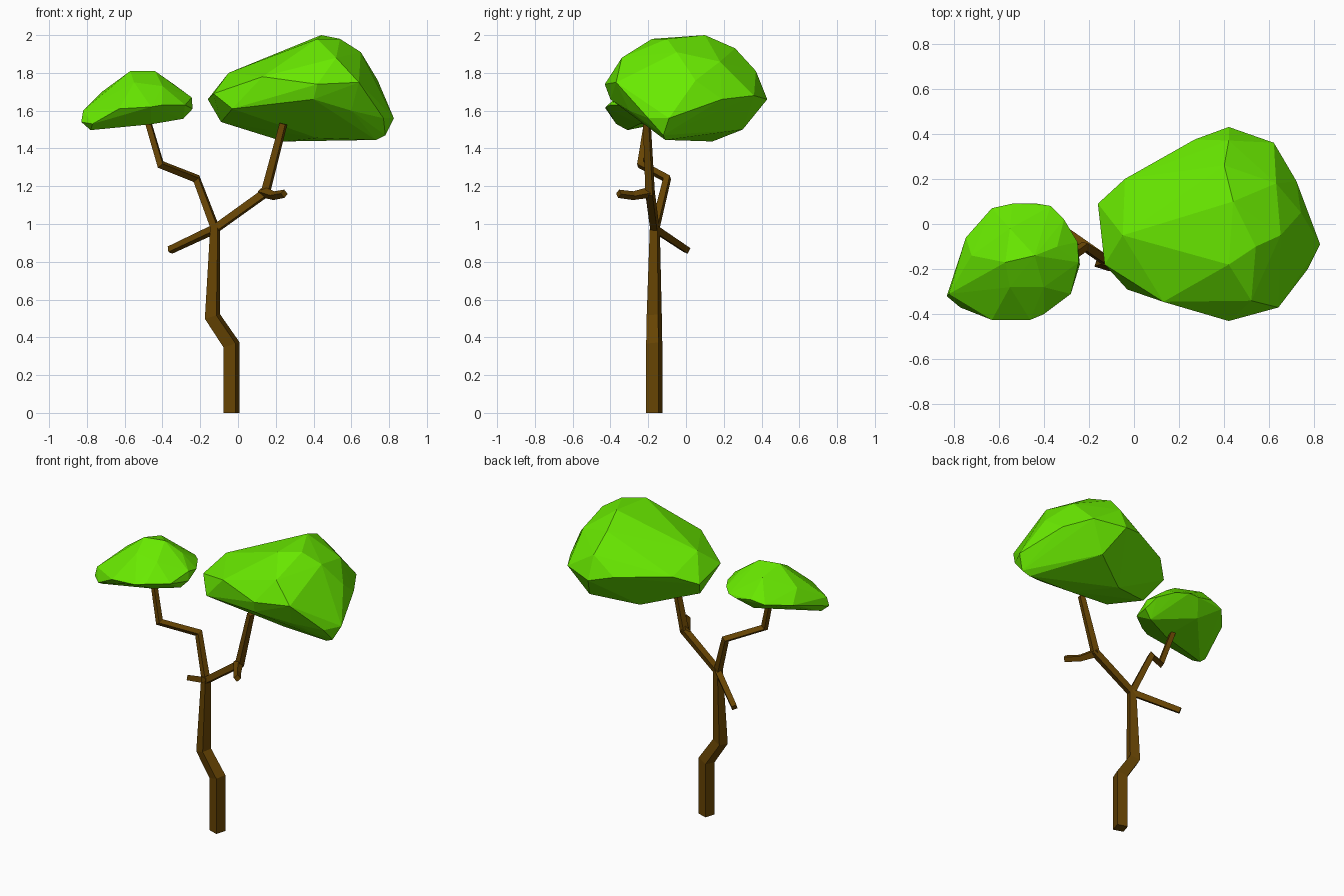
import bpy, bmesh, math
from mathutils import Vector


def material(name, color):
    m = bpy.data.materials.new(name)
    m.diffuse_color = color
    return m


BARK = material("bark", (0.135, 0.058, 0.001, 1))
LEAF = material("leaf", (0.14, 0.82, 0.0, 1))


def add_object(name, bm, mat):
    bmesh.ops.recalc_face_normals(bm, faces=bm.faces)
    mesh = bpy.data.meshes.new(name)
    bm.to_mesh(mesh)
    bm.free()
    mesh.materials.append(mat)
    obj = bpy.data.objects.new(name, mesh)
    bpy.context.collection.objects.link(obj)


def limb(name, path, radii, sides=4, turn=27):
    """Tapered square bar along a path with mitred bends."""
    pts = [Vector(p) for p in path]
    dirs = [(b - a).normalized() for a, b in zip(pts, pts[1:])]
    angles = [math.radians(turn + 360 * k / sides) for k in range(sides)]
    ring = [Vector((math.cos(a), math.sin(a), 0)) for a in angles]
    spin = Vector((0, 0, 1)).rotation_difference(dirs[0])
    ring = [spin @ v for v in ring]
    bm = bmesh.new()
    rows = []
    for i, p in enumerate(pts):
        t = dirs[max(i - 1, 0)]
        nxt = dirs[min(i, len(dirs) - 1)]
        n = (t + nxt).normalized()
        rows.append([bm.verts.new(p + radii[i] * (o - t * (o.dot(n) / t.dot(n))))
                     for o in ring])
        spin = t.rotation_difference(nxt)
        ring = [spin @ o for o in ring]
    for a, b in zip(rows, rows[1:]):
        for k in range(sides):
            j = (k + 1) % sides
            bm.faces.new((a[k], a[j], b[j], b[k]))
    bm.faces.new(rows[0])
    bm.faces.new(rows[-1])
    add_object(name, bm, BARK)


def canopy(name, points):
    """Faceted leaf mass wrapped around its corner points."""
    bm = bmesh.new()
    for p in points:
        bm.verts.new(p)
    bmesh.ops.convex_hull(bm, input=bm.verts)
    loose = [v for v in bm.verts if not v.link_faces]
    bmesh.ops.delete(bm, geom=loose, context='VERTS')
    add_object(name, bm, LEAF)


# Trunk and branches
fork = (-0.12, -0.165, 0.975)
limb("trunk", [(-0.034, -0.168, 0), (-0.034, -0.168, 0.36), (-0.135, -0.168, 0.51),
               (-0.12, -0.165, 1.0)], [0.048, 0.048, 0.045, 0.029])
limb("right_branch", [fork, (0.145, -0.19, 1.165), (0.24, -0.207, 1.53)],
     [0.027, 0.028, 0.023])
limb("right_stub", [(0.13, -0.18, 1.17), (0.19, -0.28, 1.15), (0.245, -0.357, 1.16)],
     [0.03, 0.023, 0.022])
limb("left_branch", [fork, (-0.22, -0.10, 1.24), (-0.41, -0.24, 1.315),
                     (-0.485, -0.2, 1.57)], [0.027, 0.023, 0.022, 0.02])
limb("left_stub", [fork, (-0.36, 0.005, 0.862)], [0.026, 0.023])

# Large canopy: crown, belt, underside
canopy("large_canopy", [
    (0.44, 0.10, 2.0), (0.54, -0.1, 1.98), (0.42, -0.18, 1.98), (0.40, 0.26, 1.93),
    (0.65, -0.05, 1.91), (0.63, 0.18, 1.86), (-0.05, -0.05, 1.80), (0.52, -0.34, 1.88),
    (0.42, -0.43, 1.74), (0.13, -0.345, 1.78), (0.64, -0.37, 1.75),
    (0.42, 0.37, 1.81), (0.42, 0.43, 1.66), (0.62, 0.36, 1.68), (0.74, 0.05, 1.76),
    (0.72, 0.19, 1.66), (0.27, 0.375, 1.70), (-0.04, 0.2, 1.72),
    (-0.16, 0.09, 1.66), (-0.13, -0.18, 1.69), (-0.03, -0.29, 1.61),
    (0.825, -0.09, 1.56), (0.77, -0.2, 1.56), (0.78, -0.12, 1.47), (0.73, -0.11, 1.445),
    (0.24, 0.14, 1.437), (0.42, -0.11, 1.455), (-0.09, -0.02, 1.54),
    (0.5, 0.3, 1.50), (0.4, -0.4, 1.66), (0.6, -0.3, 1.60)])

# Small canopy: crown, belt, underside
canopy("small_canopy", [
    (-0.57, -0.17, 1.81), (-0.44, -0.14, 1.81), (-0.34, -0.1, 1.74), (-0.55, -0.02, 1.77),
    (-0.72, -0.14, 1.70), (-0.55, -0.28, 1.75), (-0.40, -0.28, 1.73),
    (-0.63, -0.425, 1.61), (-0.46, -0.425, 1.62), (-0.40, -0.40, 1.63),
    (-0.28, -0.31, 1.63), (-0.245, -0.17, 1.67), (-0.24, -0.18, 1.61),
    (-0.25, -0.08, 1.65), (-0.31, 0.02, 1.66), (-0.37, 0.08, 1.65), (-0.43, 0.09, 1.64),
    (-0.54, 0.09, 1.66), (-0.63, 0.07, 1.64), (-0.745, -0.06, 1.62), (-0.82, -0.31, 1.60),
    (-0.83, -0.32, 1.54), (-0.77, -0.37, 1.53), (-0.78, -0.31, 1.497),
    (-0.46, -0.25, 1.528), (-0.29, -0.19, 1.557), (-0.5, 0.0, 1.56)])
